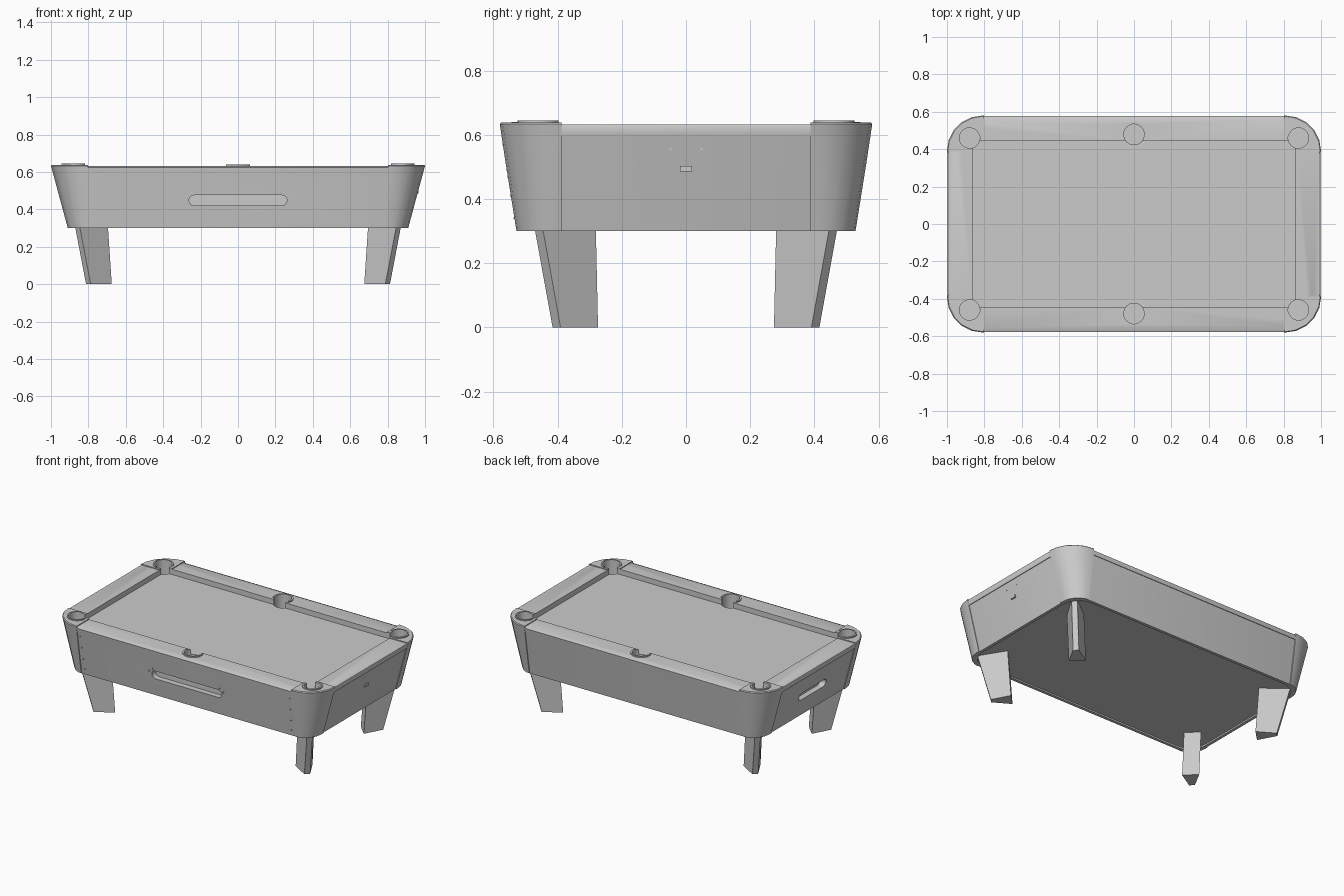
import bpy, bmesh, math
from mathutils import Matrix, Vector

if "Cube" in bpy.data.objects:
    bpy.data.objects.remove(bpy.data.objects["Cube"])

grey = bpy.data.materials.new("plain grey")
grey.diffuse_color = (0.6, 0.6, 0.6, 1)
grey.use_nodes = True
grey.node_tree.nodes["Principled BSDF"].inputs["Base Color"].default_value = grey.diffuse_color


def make(name, rings):
    """Loft a list of equal-length point rings into a closed solid."""
    bm = bmesh.new()
    vs = [[bm.verts.new(p) for p in r] for r in rings]
    n = len(vs[0])
    for a, b in zip(vs, vs[1:]):
        for i in range(n):
            bm.faces.new((a[i], a[(i + 1) % n], b[(i + 1) % n], b[i]))
    bm.faces.new(vs[0][::-1])
    bm.faces.new(vs[-1])
    bmesh.ops.recalc_face_normals(bm, faces=bm.faces[:])
    me = bpy.data.meshes.new(name)
    bm.to_mesh(me)
    bm.free()
    me.materials.append(grey)
    ob = bpy.data.objects.new(name, me)
    bpy.context.collection.objects.link(ob)
    return ob


def box(name, lo, hi):
    return make(name, [[(lo[0], lo[1], z), (hi[0], lo[1], z), (hi[0], hi[1], z), (lo[0], hi[1], z)]
                       for z in (lo[2], hi[2])])


def cylinder(name, c, r, z0, z1, n=32):
    return make(name, [[(c[0] + r * math.cos(k * math.tau / n), c[1] + r * math.sin(k * math.tau / n), z)
                        for k in range(n)] for z in (z0, z1)])


def hull(z, ox=0.0, oy=0.0):
    """Rounded-rectangle outline of the tapered cabinet at a height."""
    t = min((z - 0.30) / 0.333, 1)
    hx, hy, r = 0.91 + 0.09 * t + ox, 0.53 + 0.05 * t + oy, 0.12 + 0.07 * t
    pts = []
    for q, (sx, sy) in enumerate(((1, 1), (-1, 1), (-1, -1), (1, -1))):
        for k in range(6):
            a = (q + k / 5) * math.pi / 2
            pts.append((sx * (hx - r) + r * math.cos(a), sy * (hy - r) + r * math.sin(a), z))
    return pts


def boolean(ob, cutter, op='DIFFERENCE'):
    m = ob.modifiers.new("cut", 'BOOLEAN')
    m.operation, m.solver, m.object = op, 'EXACT', cutter
    bpy.context.view_layer.update()
    me = bpy.data.meshes.new_from_object(ob.evaluated_get(bpy.context.evaluated_depsgraph_get()))
    ob.modifiers.clear()
    ob.data = me
    bpy.data.objects.remove(cutter)


def smooth(ob):
    ob.data.shade_smooth()
    ob.data.set_sharp_from_angle(angle=math.radians(30))


def stadium(half, h, d0, d1):
    """Rounded slot outline in local x/y, lofted along z."""
    r, pts = h / 2, []
    for s in (0, 1):
        for k in range(9):
            a = -math.pi / 2 + s * math.pi + k * math.pi / 8
            pts.append(((1 - 2 * s) * (half - r) + r * math.cos(a), r * math.sin(a)))
    return [[(x, y, d) for x, y in pts] for d in (d0, d1)]


CORNERS = [(sx, sy) for sx in (-1, 1) for sy in (-1, 1)]
POCKETS = [(0.88 * sx, 0.46 * sy) for sx, sy in CORNERS] + [(0, -0.48), (0, 0.48)]
BED = 0.597


def cut_pockets(ob, floor, top=0.7):
    for p in POCKETS:
        boolean(ob, cylinder("cutter", p, 0.056, floor, top))


def cut_opening(ob, z):
    boolean(ob, box("cutter", (-0.86, -0.443, z), (0.86, 0.443, 0.7)))


# cabinet with playing bed on top and recessed underside
body = make("cabinet", [hull(0.30, -0.005, -0.005), hull(BED, -0.005, -0.005)])
cut_pockets(body, 0.52)
boolean(body, make("cutter", [hull(0.30, -0.025, -0.025)[:],
                              [(x, y, 0.31) for x, y, z in hull(0.30, -0.025, -0.025)]]))

# ball return slots in the front and in the left end
front_m = Matrix.Translation((0, -0.55, 0.448)) @ Matrix.Rotation(math.pi / 2, 4, 'X')
end_m = Matrix.Translation((-0.945, 0, 0.455)) @ Matrix.Rotation(-math.pi / 2, 4, 'Z') @ Matrix.Rotation(math.pi / 2, 4, 'X')
for m, half in ((front_m, 0.262), (end_m, 0.145)):
    cutter = make("cutter", stadium(half, 0.056, -0.045, 0.06))
    cutter.data.transform(m)
    boolean(body, cutter)
smooth(body)

# rail frame around the bed, with eased outer edge
rails = make("rail_frame", [hull(0.596, -0.001, -0.001), hull(0.624, -0.001, -0.001),
                            hull(0.632, -0.005, -0.022)])
cut_opening(rails, 0.5)
cut_pockets(rails, 0.5)
smooth(rails)

# four raised corner castings
for sx, sy in CORNERS:
    cap = make("corner_casting", [hull(0.30), hull(0.633), hull(0.638, -0.004, -0.004)])
    xs, ys = sorted((0.803 * sx, 1.2 * sx)), sorted((0.388 * sy, 0.8 * sy))
    boolean(cap, box("cutter", (xs[0], ys[0], 0.2), (xs[1], ys[1], 0.8)), 'INTERSECT')
    cut_opening(cap, 0.594)
    boolean(cap, cylinder("cutter", (0.88 * sx, 0.46 * sy), 0.056, 0.515, 0.7))
    boolean(cap, make("cutter", [[(x, y, z) for x, y, _ in hull(0.30, -0.025, -0.025)]
                                 for z in (0.29, 0.311)]))
    smooth(cap)

# C-shaped pocket rims, open towards the table
for i, (px, py) in enumerate(POCKETS):
    mid = math.atan2(py, px) if px == 0 else math.atan2(math.copysign(1, py), math.copysign(1, px))
    top = 0.645 if px else 0.64
    span, n = math.radians(125 if px else 110), 28
    arc = [mid - span + 2 * span * k / n for k in range(n + 1)]
    sect = [(0.054, 0.56), (0.064, 0.56), (0.064, top), (0.054, top)]
    smooth(make("pocket_rim", [[(px + r * math.cos(a), py + r * math.sin(a), z) for r, z in sect] for a in arc]))

# tapered legs set on the diagonals, narrow edge outwards
for sx, sy in CORNERS:
    rings = []
    for z, ox, oy, ix, iy in ((0, 0.80, 0.403, 0.712, 0.311), (0.315, 0.860, 0.460, 0.733, 0.318)):
        w, v = 0.0125, 0.037
        rings.append([(sx * x, sy * y, z) for x, y in
                      ((ox + w, oy - w), (ox - w, oy + w), (ix - v, iy + v), (ix + v, iy - v))])
    make("leg", rings)

# coin slot block and screws on the right end
box("coin_slot", (0.93, -0.018, 0.485), (0.965, 0.018, 0.502))
for y in (-0.048, 0.048):
    box("coin_screw", (0.95, y - 0.003, 0.552), (0.976, y + 0.003, 0.558))

# small screws beside the front slot and along the panel seams
for sx in (-1, 1):
    for x, z in [(0.25, 0.49), (0.277, 0.468)] + [(0.77 + 0.05 * (z - 0.3), z) for z in (0.34, 0.41, 0.49, 0.57)]:
        y = -(0.53 + 0.15 * (z - 0.30))
        box("panel_screw", (sx * x - 0.003, y - 0.001, z - 0.003), (sx * x + 0.003, y + 0.02, z + 0.003))
